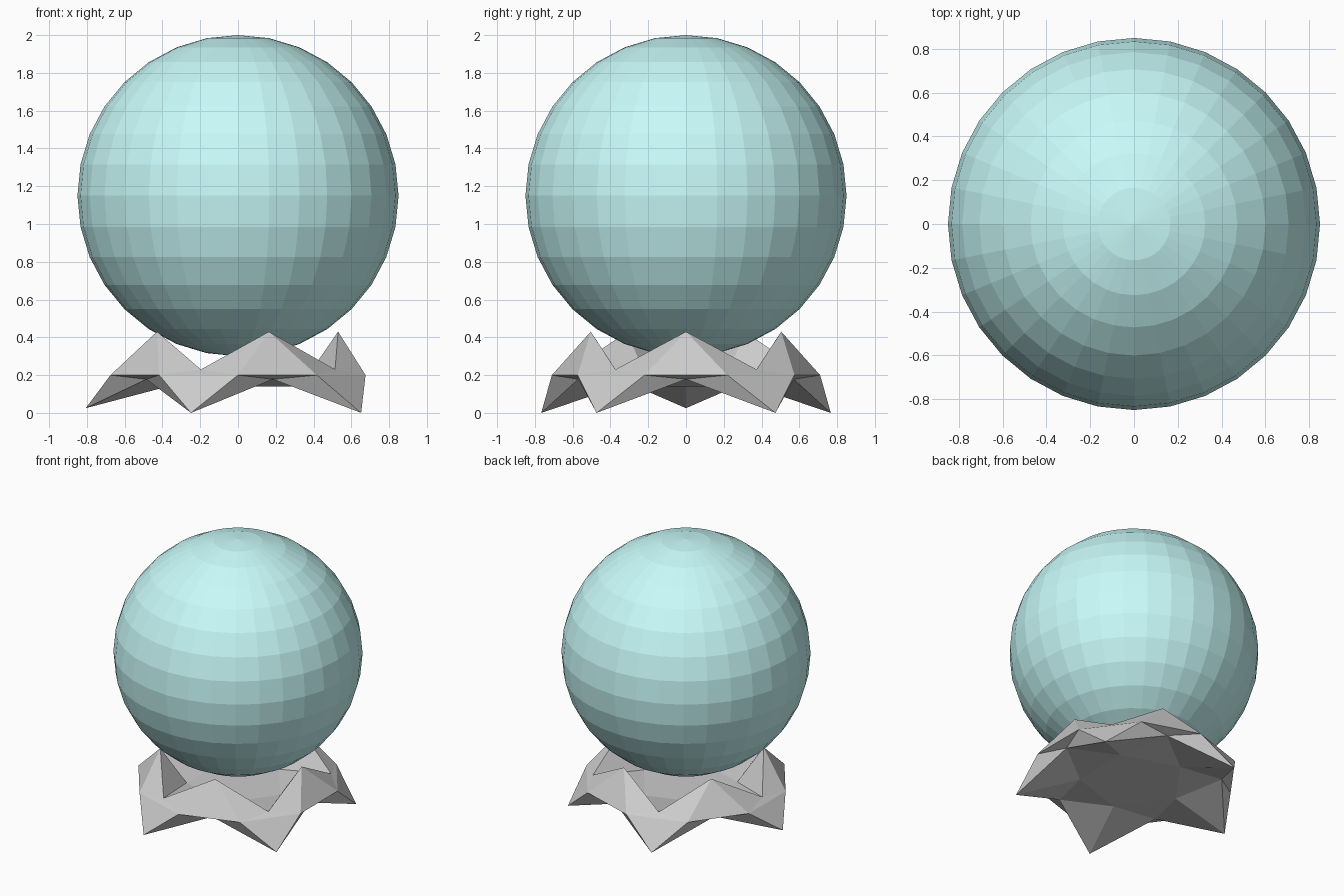
import bpy, bmesh
from math import hypot

if "Cube" in bpy.data.objects:
    bpy.data.objects.remove(bpy.data.objects["Cube"])


def finish(name, bm, color=None):
    mesh = bpy.data.meshes.new(name)
    bm.to_mesh(mesh)
    bm.free()
    obj = bpy.data.objects.new(name, mesh)
    bpy.context.collection.objects.link(obj)
    if color:
        mat = bpy.data.materials.new(name + "_material")
        mat.diffuse_color = color
        mat.use_nodes = True
        mat.node_tree.nodes["Principled BSDF"].inputs["Base Color"].default_value = mat.diffuse_color
        mesh.materials.append(mat)
    return obj


# Faceted glass globe
bm = bmesh.new()
bmesh.ops.create_uvsphere(bm, u_segments=32, v_segments=16, radius=0.85)
globe = finish("globe", bm, (0.58, 0.96, 0.95, 1))
globe.location.z = 1.15

# Rock stand: an icosphere whose rings are pulled into peaks, feet and a bowl
# (unit sphere height of ring, new radius, new height)
RINGS = [
    (1.000, 0.00, 0.17),    # bowl centre
    (0.851, 0.35, 0.17),    # bowl floor
    (0.526, 0.635, 0.23),   # notches between peaks
    (0.447, 0.53, 0.43),    # peaks
    (0.000, 0.71, 0.20),    # waist
    (-0.447, 0.806, 0.00),  # feet
    (-0.526, 0.60, 0.178),  # arches between feet
    (-0.851, 0.37, 0.14),   # underside
    (-1.000, 0.00, 0.14),   # underside centre
]
bm = bmesh.new()
bmesh.ops.create_icosphere(bm, subdivisions=2, radius=1)
for v in bm.verts:
    _, radius, height = min(RINGS, key=lambda ring: abs(ring[0] - v.co.z))
    flat = hypot(v.co.x, v.co.y)
    k = radius / flat if flat > 1e-4 else 0
    v.co = (v.co.x * k, v.co.y * k, height)
    # the left foot sits slightly off the ground
    if v.co.x < -0.8:
        v.co.z = 0.025
finish("stand", bm, (0.55, 0.55, 0.55, 1))
